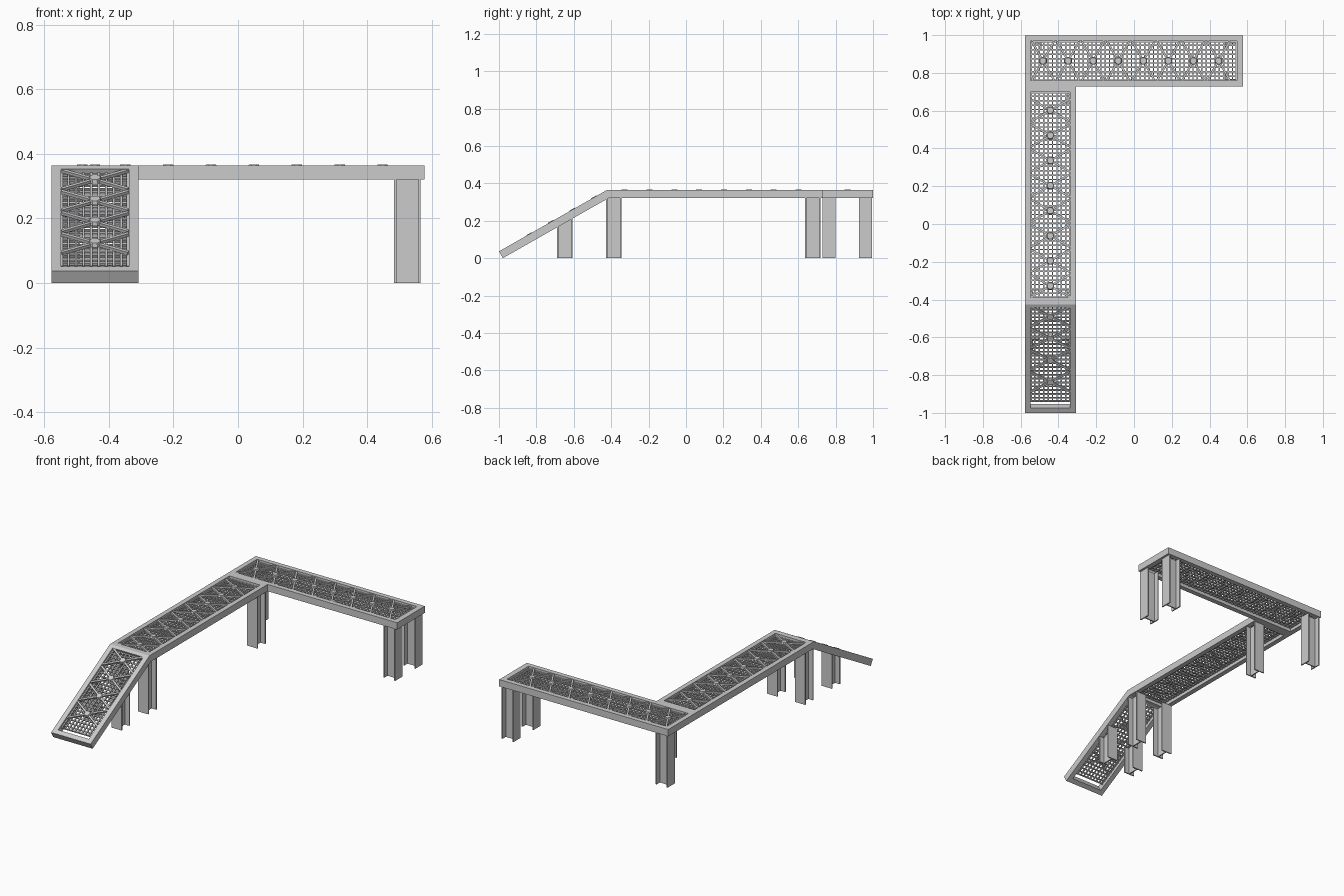
import bpy, bmesh, math
from mathutils import Matrix, Vector

if "Cube" in bpy.data.objects:
    bpy.data.objects.remove(bpy.data.objects["Cube"])

T = 0.042          # frame thickness
W = 0.27           # deck width
RIM = 0.03         # side rail width
PITCH = 0.1328     # spacing of the cross braces
TOP = 0.363        # deck height
SLOPE = math.radians(29.6)
MITRE = T * math.tan(SLOPE / 2)


def finish(name, bm, matrix=Matrix()):
    bmesh.ops.recalc_face_normals(bm, faces=bm.faces)
    mesh = bpy.data.meshes.new(name)
    bm.to_mesh(mesh)
    bm.free()
    ob = bpy.data.objects.new(name, mesh)
    ob.matrix_world = matrix
    bpy.context.collection.objects.link(ob)
    return ob


def add_box(bm, centre, size, angle=0.0):
    m = (Matrix.Translation(centre) @ Matrix.Rotation(angle, 4, 'Z')
         @ Matrix.Diagonal((*size, 1)))
    bmesh.ops.create_cube(bm, size=1, matrix=m)


# A deck runs along local +x from its start, with its top at local z = 0
def deck(name, matrix, length, start, end, mesh_end, first, count, mitre=0.0):
    h, hi = W / 2, W / 2 - RIM
    x0, x1 = start, length - end

    # rectangular rim with an open middle
    bm = bmesh.new()

    def loop(xa, xb, hw, z):
        return [bm.verts.new((x, y, z)) for x, y in
                ((xa, -hw), (xb, -hw), (xb, hw), (xa, hw))]
    loops = [loop(0, length, h, 0), loop(x0, x1, hi, 0),
             loop(x0, x1, hi, -T), loop(mitre, length, h, -T)]
    for k in range(4):
        a, b = loops[k], loops[(k + 1) % 4]
        for i in range(4):
            j = (i + 1) % 4
            bm.faces.new((a[i], a[j], b[j], b[i]))
    finish(name + "_frame", bm, matrix)

    # grating of crossed square wires
    bm = bmesh.new()
    cells = 9
    step = 2 * hi / cells
    run = mesh_end - x0
    wire = 0.007
    for i in range(cells + 1):
        y = max(-hi + wire / 2, min(hi - wire / 2, -hi + i * step))
        add_box(bm, (x0 + run / 2, y, -0.017), (run, wire, wire))
    n = round(run / step)
    for i in range(n + 1):
        x = x0 + run * i / n
        x = max(x0 + wire / 2, min(mesh_end - wire / 2, x))
        add_box(bm, (x, 0, -0.020), (wire, 2 * hi, wire))
    finish(name + "_grating", bm, matrix)

    # diagonal braces with a centre plate
    bm = bmesh.new()
    dx, dy = PITCH - 0.012, 2 * hi
    for i in range(count):
        x = first + i * PITCH
        for s in (-1, 1):
            add_box(bm, (x, 0, -0.007), (math.hypot(dx, dy) - 0.004, 0.011, 0.010),
                    s * math.atan2(dy, dx))
        bmesh.ops.create_cone(bm, cap_ends=True, segments=8, radius1=0.022,
                              radius2=0.017, depth=0.012,
                              matrix=Matrix.Translation((x, 0, -0.003))
                              @ Matrix.Rotation(math.pi / 8, 4, 'Z'))
    finish(name + "_braces", bm, matrix)


# H-section leg; depth runs along local x, flanges face x
def leg(name, x, y, along_y=False, sloped=False):
    d, w, t = 0.041, 0.035, 0.007
    k = t / 2
    quarter = [(k, k), (d - t, k), (d - t, w), (d, w)]
    pts = quarter[1:]
    pts += [(a, -b) for a, b in reversed(pts)]
    pts += [(-a, -b) for a, b in pts]
    bm = bmesh.new()
    face = bm.faces.new([bm.verts.new((a, b, 0)) for a, b in pts])
    top = bmesh.ops.extrude_face_region(bm, geom=[face])["geom"]
    for v in top:
        if isinstance(v, bmesh.types.BMVert):
            z = TOP - T
            if sloped:   # follow the underside of the ramp
                z = (y + v.co.x + 0.979) * math.tan(SLOPE)
            v.co.z = z + 0.001
    rot = Matrix.Rotation(math.pi / 2 if along_y else 0, 4, 'Z')
    finish(name, bm, Matrix.Translation((x, y, 0)) @ rot)


XC, YC, BEND = -0.443, 0.864, -0.425
quarter_turn = Matrix.Rotation(math.pi / 2, 4, 'Z')

# Long walkway, running back from the bend
deck("walkway", Matrix.Translation((XC, BEND, TOP)) @ quarter_turn,
     0.729 - BEND, 0.035, 0.03, 0.729 - BEND - 0.03, 0.097, 8, MITRE)

# Side platform, running to the right at the back
deck("platform", Matrix.Translation((-0.578, YC, TOP)),
     1.156, 0.03, 0.033, 1.123, 0.096, 8)

# Ramp, sloping down to the front
ramp = (Matrix.Translation((XC, BEND, TOP)) @ Matrix.Rotation(-math.pi / 2, 4, 'Z')
        @ Matrix.Rotation(SLOPE, 4, 'Y'))
deck("ramp", ramp, 0.6613, 0.02, 0.029, 0.604, 0.077, 4, MITRE)

# Legs
for side, s in (("left", -1), ("right", 1)):
    leg("ramp_leg_" + side, XC + s * 0.095, -0.648, True, True)
    leg("bend_leg_" + side, XC + s * 0.095, -0.387, True)
leg("walkway_back_leg", XC + 0.095, 0.678, True)
leg("corner_leg", -0.53, YC + 0.096)
leg("platform_front_leg", 0.524, YC - 0.1)
leg("platform_back_leg", 0.524, YC + 0.096)
